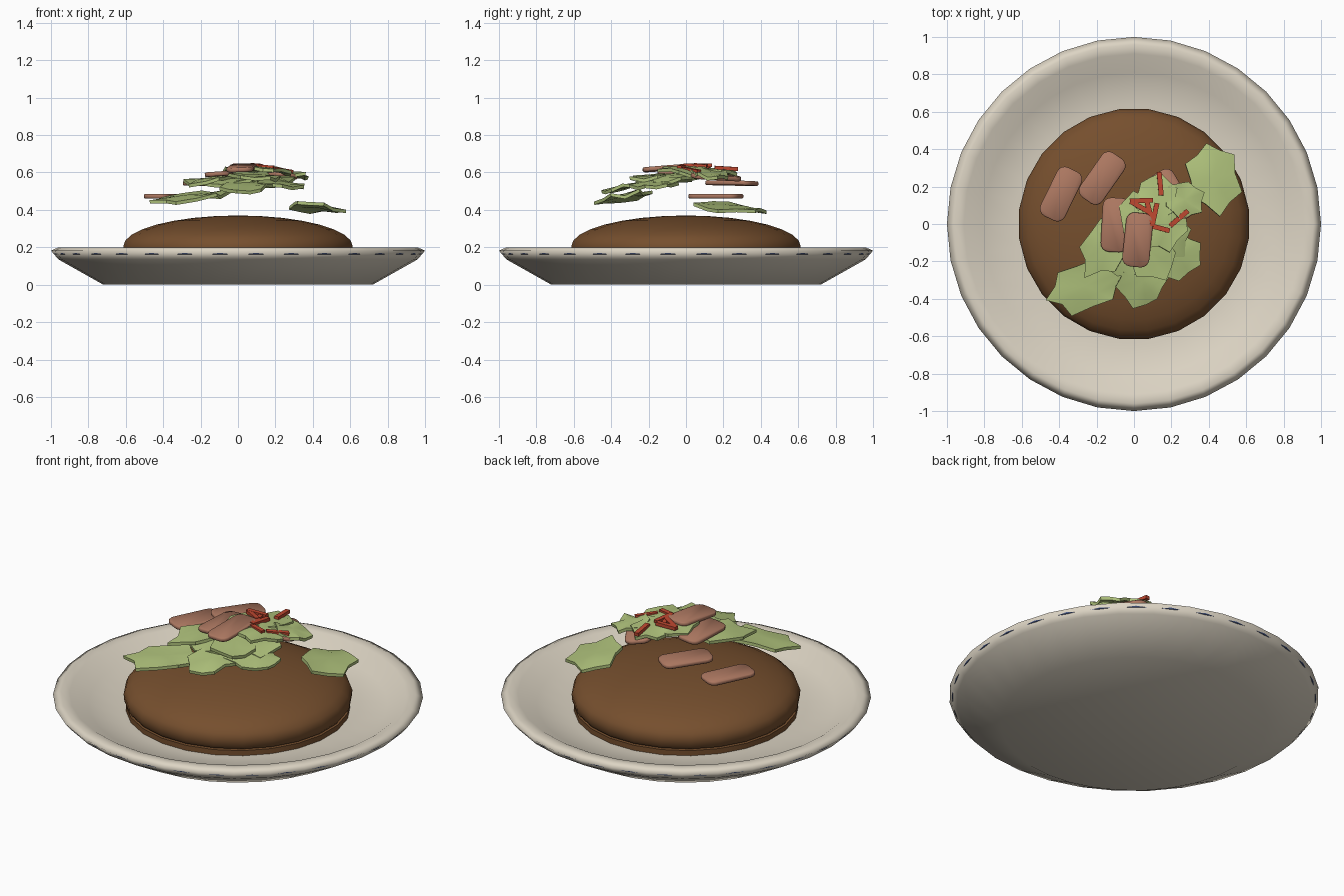
import bpy, bmesh, math, random
from mathutils import Matrix, Vector

if "Cube" in bpy.data.objects:
    bpy.data.objects.remove(bpy.data.objects["Cube"])

random.seed(4)


def mat(name, rgb):
    m = bpy.data.materials.new(name)
    m.diffuse_color = (*rgb, 1)
    m.use_nodes = True
    m.node_tree.nodes["Principled BSDF"].inputs["Base Color"].default_value = m.diffuse_color
    return m


CREAM = mat("cream china", (0.72, 0.66, 0.55))
BROWN = mat("brown crust", (0.18, 0.078, 0.027))
GREEN = mat("lettuce green", (0.43, 0.54, 0.20))
MEAT = mat("cooked meat", (0.41, 0.185, 0.118))
RED = mat("red pepper", (0.52, 0.065, 0.03))
BLUE = mat("blue glaze", (0.08, 0.12, 0.28))


def finish(name, bm, material, angle=40):
    bmesh.ops.recalc_face_normals(bm, faces=bm.faces)
    me = bpy.data.meshes.new(name)
    bm.to_mesh(me)
    bm.free()
    me.materials.append(material)
    ob = bpy.data.objects.new(name, me)
    bpy.context.collection.objects.link(ob)
    bpy.ops.object.select_all(action='DESELECT')
    ob.select_set(True)
    bpy.context.view_layer.objects.active = ob
    bpy.ops.object.shade_smooth_by_angle(angle=math.radians(angle))
    return ob


def lathe(name, profile, sides, material, start=0.0, angle=40):
    """Spin an (r, z) profile; points with r = 0 become poles."""
    bm = bmesh.new()
    rings = []
    for r, z in profile:
        n = sides if r > 0 else 1
        rings.append([bm.verts.new((r * math.cos(start + math.tau * i / sides),
                                    r * math.sin(start + math.tau * i / sides), z)) for i in range(n)])
    for a, b in zip(rings, rings[1:]):
        for i in range(sides):
            j = (i + 1) % sides
            quad = [a[i % len(a)], a[j % len(a)], b[j % len(b)], b[i % len(b)]]
            bm.faces.new(list(dict.fromkeys(quad)))
    return finish(name, bm, material, angle)


# Plate with a rolled rim and a sunken well
lathe("plate", [(0, 0), (0.72, 0), (0.96, 0.135), (1.0, 0.182), (0.96, 0.2),
                (0.91, 0.193), (0.81, 0.137), (0.64, 0.108), (0, 0.1)], 32, CREAM, 0, 120)

# Blue glaze ring that just breaks through the middle of each plate facet
bpy.ops.mesh.primitive_torus_add(major_segments=64, minor_segments=8, major_radius=0.9737,
                                 minor_radius=0.012, location=(0, 0, 0.1718))
ring = bpy.context.object
ring.name = "glaze_ring"
ring.data.materials.append(BLUE)

# Bread: thin base disc and domed top
turn = math.radians(7.5)
lathe("bread_base", [(0, 0.09), (0.607, 0.09), (0.607, 0.138), (0, 0.138)], 24, BROWN, turn)
dome = [(0.619 * math.cos(t), 0.205 + 0.165 * math.sin(t))
        for t in [math.radians(11.25 * k) for k in range(8)]]
lathe("bread_top", [(0, 0.145), (0.6, 0.145), (0.615, 0.165)] + dome + [(0, 0.37)], 24, BROWN, turn)


def pose(x, y, z, turn, droop):
    """Place a part and tip it downwards away from the middle of the pile."""
    out = Vector((x - 0.05, y + 0.03, 0)).normalized()
    axis = Vector((0, 0, 1)).cross(out)
    return (Matrix.Translation((x, y, z)) @ Matrix.Rotation(math.radians(droop), 4, axis)
            @ Matrix.Rotation(math.radians(turn), 4, 'Z'))


def leaf(name, x, y, z, length, width, turn, droop):
    """Ragged, gently cupped slab with a few pointed corners."""
    bm = bmesh.new()
    n = 12
    layers = []
    spread = [random.uniform(0.92, 1.15) if i % 2 == 0 else random.uniform(0.78, 0.93) for i in range(n)]
    wave = [random.uniform(-0.014, 0.014) for _ in range(n)]
    for h in (-0.009, 0.009):
        mid = bm.verts.new((0, 0, h + 0.008))
        inner, outer = [], []
        for i in range(n):
            a = math.tau * i / n
            c, s = math.cos(a), math.sin(a)
            k = spread[i]
            inner.append(bm.verts.new((0.5 * length * c, 0.5 * width * s, h + 0.004)))
            outer.append(bm.verts.new((k * length * c, k * width * s, h + wave[i])))
        for i in range(n):
            j = (i + 1) % n
            bm.faces.new((mid, inner[i], inner[j]))
            bm.faces.new((inner[i], outer[i], outer[j], inner[j]))
        layers.append(outer)
    for i in range(n):
        j = (i + 1) % n
        bm.faces.new((layers[0][i], layers[0][j], layers[1][j], layers[1][i]))
    bm.transform(pose(x, y, z, turn, droop))
    finish(name, bm, GREEN, 35)


def slab(name, size, matrix, material, bevel):
    """Box with its upright corners rounded and a small edge bevel."""
    bm = bmesh.new()
    bmesh.ops.create_cube(bm, size=1, matrix=Matrix.Diagonal((*size, 1)))
    if bevel:
        upright = [e for e in bm.edges if abs(e.verts[0].co.z - e.verts[1].co.z) > size[2] / 2]
        bmesh.ops.bevel(bm, geom=upright, offset=bevel, segments=4, profile=0.5, affect='EDGES')
        rims = [e for e in bm.edges if abs(e.verts[0].co.z - e.verts[1].co.z) < 1e-5]
        bmesh.ops.bevel(bm, geom=rims, offset=0.005, segments=1, affect='EDGES')
    bm.transform(matrix)
    finish(name, bm, material, 50)


# Lettuce: x, y, z, half length, half width, turn, droop
for i, row in enumerate([
        (0.42, 0.25, 0.408, 0.19, 0.15, 100, 8),
        (-0.26, -0.33, 0.465, 0.22, 0.13, 20, 7),
        (-0.14, -0.11, 0.56, 0.19, 0.13, 55, 6),
        (0.05, -0.30, 0.525, 0.15, 0.13, 70, 10),
        (0.24, -0.18, 0.535, 0.15, 0.12, 35, 12),
        (0.12, 0.14, 0.607, 0.14, 0.12, 80, 5),
        (0.27, 0.13, 0.59, 0.11, 0.10, 20, 12),
        (0.08, -0.14, 0.575, 0.17, 0.14, 120, 5),
        (-0.03, -0.17, 0.55, 0.16, 0.12, 10, 7),
        (0.17, -0.02, 0.61, 0.14, 0.11, 45, 8),
        (0.02, 0.04, 0.612, 0.14, 0.10, 100, 3),
        (0.18, -0.07, 0.57, 0.14, 0.12, 75, 8)]):
    leaf(f"lettuce_leaf_{i + 1}", *row)

# Meat slices: x, y, z, turn, droop
for i, row in enumerate([(-0.39, 0.16, 0.473, -26, 0), (-0.17, 0.245, 0.543, -35, 2),
                         (-0.10, -0.005, 0.592, -3, 4), (0.02, -0.085, 0.625, -6, 5),
                         (0.2, 0.15, 0.578, 30, 8)]):
    slab(f"meat_slice_{i + 1}", (0.145, 0.29, 0.024), pose(*row), MEAT, 0.045)

# Red pepper strips: x, y, z, turn, droop
for i, row in enumerate([(0.14, 0.215, 0.622, 95, 4), (0.04, 0.125, 0.638, 2, 0),
                         (0.035, 0.09, 0.638, -30, 2), (0.085, 0.06, 0.636, 105, 3),
                         (0.11, 0.05, 0.636, 78, 3), (0.24, 0.03, 0.612, 40, 8),
                         (0.13, -0.02, 0.63, -15, 3)]):
    slab(f"pepper_strip_{i + 1}", (0.125, 0.026, 0.02), pose(*row), RED, 0)
